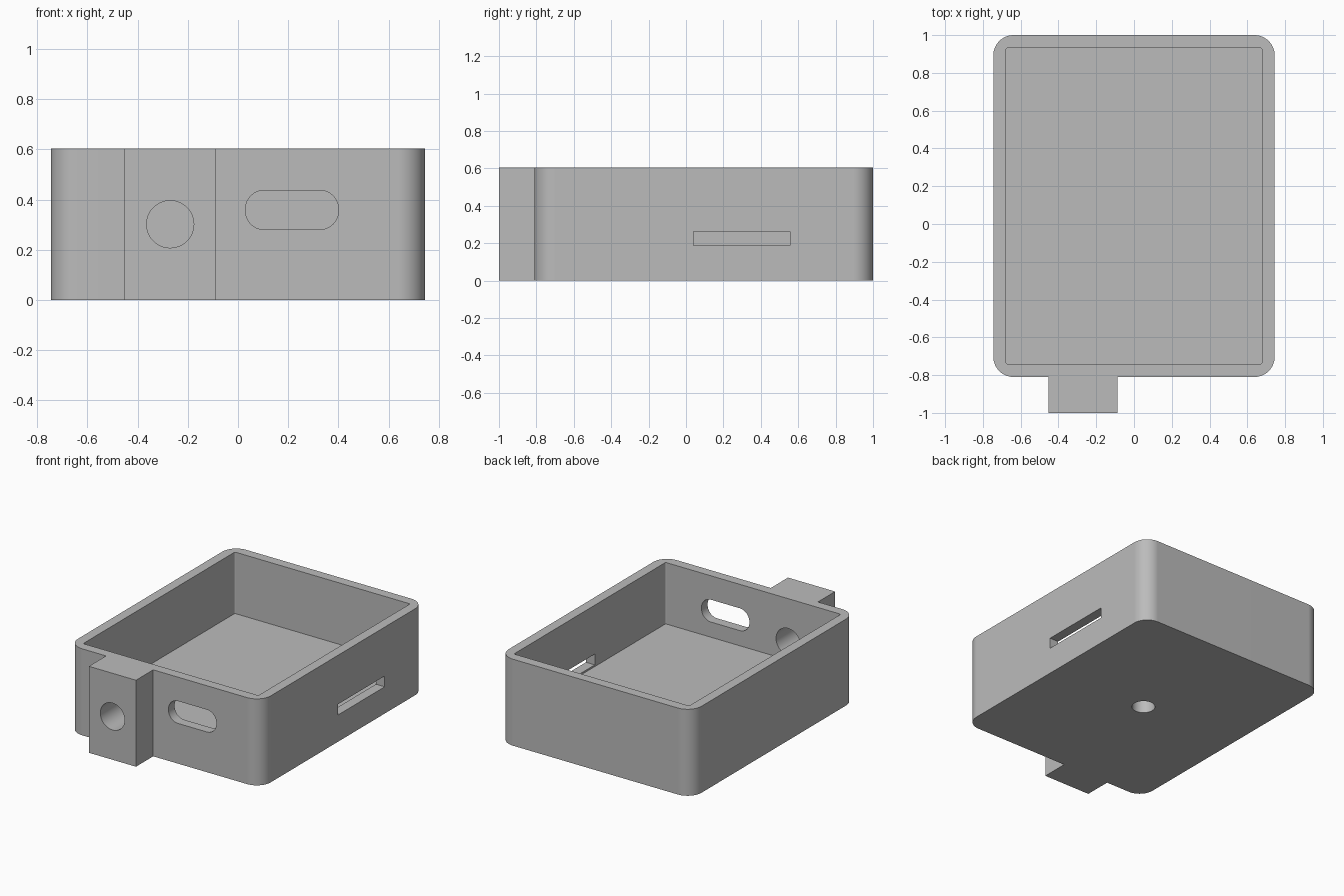
import bpy
import bmesh
from math import sin, cos, pi, radians
from mathutils import Matrix

if "Cube" in bpy.data.objects:
    bpy.data.objects.remove(bpy.data.objects["Cube"], do_unlink=True)

HEIGHT, FLOOR = 0.604, 0.175
TAB_X, TAB_W = -0.27, 0.364
STAND_UP = Matrix.Rotation(pi / 2, 4, "X")      # turns the extrusion towards -y

grey = bpy.data.materials.new("grey plastic")
grey.use_nodes = True
colour = (0.5, 0.5, 0.5, 1)
grey.diffuse_color = colour
grey.node_tree.nodes["Principled BSDF"].inputs["Base Color"].default_value = colour


def rounded_rect(x0, x1, y0, y1, r, steps=14):
    """Counter-clockwise outline that starts at the lower left corner."""
    corners = [(x0 + r, y0 + r), (x1 - r, y0 + r), (x1 - r, y1 - r), (x0 + r, y1 - r)]
    pts = []
    for i, (cx, cy) in enumerate(corners):
        for s in range(steps + 1):
            a = pi + (i + s / steps) * pi / 2
            pts.append((cx + r * cos(a), cy + r * sin(a)))
    return pts


def circle(cx, cy, r, n=48):
    return [(cx + r * cos(2 * pi * i / n), cy + r * sin(2 * pi * i / n)) for i in range(n)]


def prism(name, outline, z0, z1, turn=Matrix()):
    bm = bmesh.new()
    face = bm.faces.new([bm.verts.new((x, y, z0)) for x, y in outline])
    top = bmesh.ops.extrude_face_region(bm, geom=[face])
    verts = [v for v in top["geom"] if isinstance(v, bmesh.types.BMVert)]
    bmesh.ops.translate(bm, verts=verts, vec=(0, 0, z1 - z0))
    bmesh.ops.transform(bm, matrix=turn, verts=bm.verts)
    bmesh.ops.recalc_face_normals(bm, faces=bm.faces)
    mesh = bpy.data.meshes.new(name)
    bm.to_mesh(mesh)
    bm.free()
    mesh.materials.append(grey)
    obj = bpy.data.objects.new(name, mesh)
    bpy.context.collection.objects.link(obj)
    return obj


# Case outline with the front tab joined into its lower edge
outline = rounded_rect(-0.745, 0.745, -0.81, 1.0, 0.108)
left, right = TAB_X - TAB_W / 2, TAB_X + TAB_W / 2
tab = [(left, -0.81), (left, -1.0), (right, -1.0), (right, -0.81)]
split = len(outline) // 4
case = prism("open_case", outline[:split] + tab + outline[split:], 0, HEIGHT)

# Cavity, tab bore, front oval port, side slot and blind hole underneath
cutters = [
    prism("cavity_cutter", rounded_rect(-0.677, 0.677, -0.742, 0.932, 0.01, 4), FLOOR, 1),
    prism("tab_bore_cutter", circle(TAB_X, HEIGHT / 2, 0.094), 0.6, 1.2, STAND_UP),
    prism("oval_port_cutter", rounded_rect(0.03, 0.40, 0.281, 0.437, 0.074), 0.6, 1.2, STAND_UP),
    prism("side_slot_cutter", [(0.6, 0.04), (0.9, 0.04), (0.9, 0.555), (0.6, 0.555)], 0.187, 0.262),
    prism("base_hole_cutter", circle(0, 0.095, 0.075), -0.1, 0.13),
]
for cutter in cutters:
    mod = case.modifiers.new(cutter.name, "BOOLEAN")
    mod.operation = "DIFFERENCE"
    mod.solver = "EXACT"
    mod.object = cutter

# Bake the cuts and drop the cutters
bpy.context.view_layer.update()
baked = bpy.data.meshes.new_from_object(case.evaluated_get(bpy.context.evaluated_depsgraph_get()))
case.modifiers.clear()
case.data = baked
for cutter in cutters:
    bpy.data.objects.remove(cutter, do_unlink=True)

# Smooth corners and bores, crisp edges elsewhere
bpy.ops.object.select_all(action="DESELECT")
case.select_set(True)
bpy.context.view_layer.objects.active = case
bpy.ops.object.shade_smooth_by_angle(angle=radians(30))
case.modifiers.new("flat_walls", "WEIGHTED_NORMAL").keep_sharp = True
